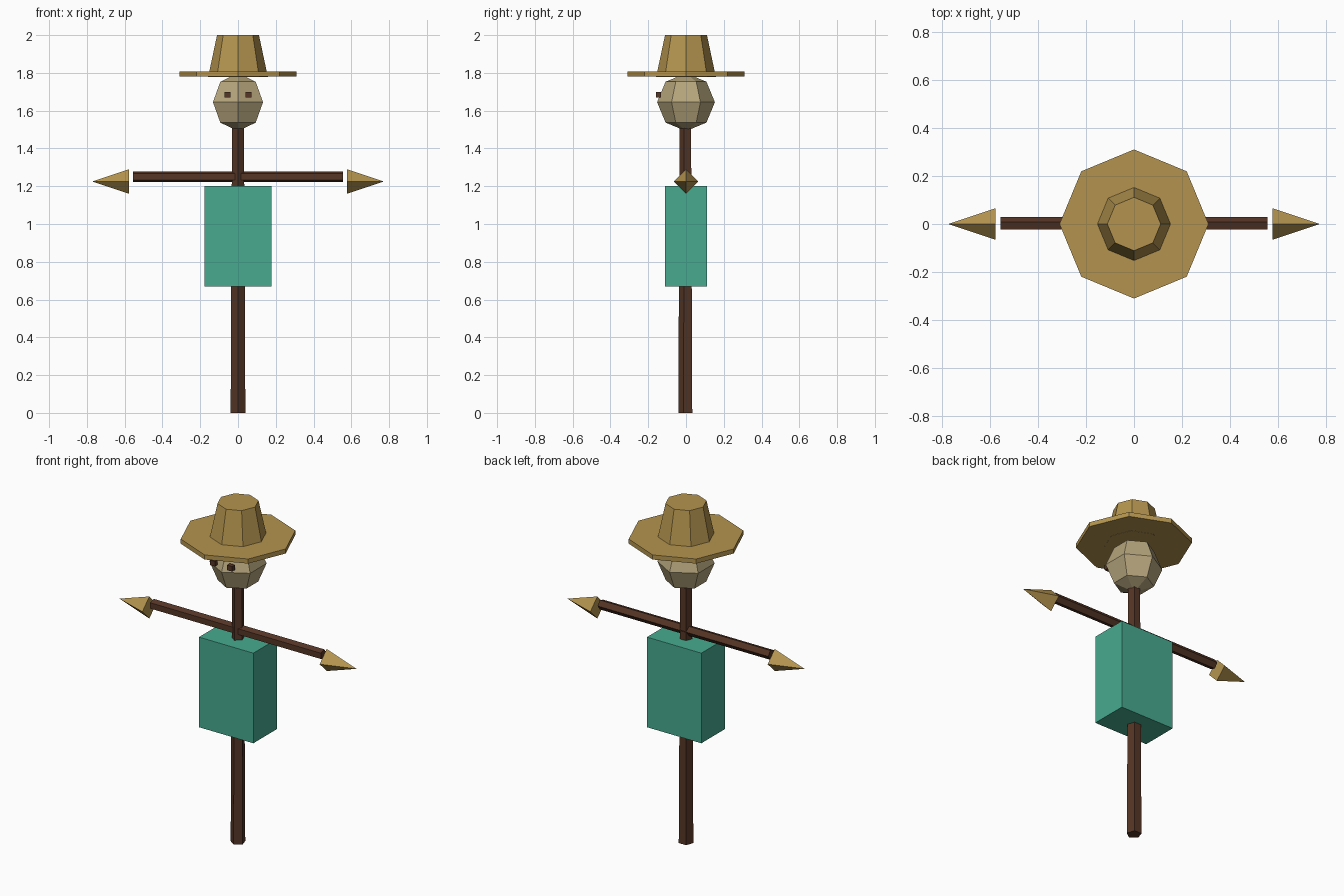
import bpy, math
from mathutils import Matrix, Vector

if "Cube" in bpy.data.objects:
    bpy.data.objects.remove(bpy.data.objects["Cube"], do_unlink=True)


def material(name, rgb):
    """Flat material from an sRGB colour, stored as linear values."""
    linear = [((c / 255 + 0.055) / 1.055) ** 2.4 for c in rgb] + [1.0]
    mat = bpy.data.materials.new(name)
    mat.use_nodes = True
    mat.diffuse_color = linear
    bsdf = next(n for n in mat.node_tree.nodes if n.type == "BSDF_PRINCIPLED")
    bsdf.inputs["Base Color"].default_value = linear
    return mat


wood = material("dark wood", (86, 54, 38))
straw = material("straw", (180, 148, 79))
burlap = material("burlap", (182, 166, 125))
cloth = material("teal cloth", (71, 170, 143))


def finish(name, mat, transform):
    obj = bpy.context.object
    obj.name = name
    obj.data.name = name
    obj.data.materials.append(mat)
    obj.data.transform(transform)
    return obj


def box(name, center, size, mat):
    bpy.ops.mesh.primitive_cube_add(size=1)
    return finish(name, mat, Matrix.Translation(center) @ Matrix.Diagonal((*size, 1)))


def taper(name, sides, start, end, r1, r2, mat, spin=0.0):
    """Faceted cylinder or cone running from start to end."""
    start, end = Vector(start), Vector(end)
    axis = end - start
    bpy.ops.mesh.primitive_cone_add(vertices=sides, radius1=r1, radius2=r2, depth=axis.length)
    # The first corner points along +y before the spin about the axis
    turn = Matrix.Rotation(math.atan2(axis.x, axis.z), 4, "Y")
    place = Matrix.Translation((start + end) / 2) @ turn @ Matrix.Rotation(spin, 4, "Z")
    return finish(name, mat, place)


# Wooden frame
taper("upright_pole", 5, (0, 0, 0), (0, 0, 1.56), 0.041, 0.033, wood, math.pi)
taper("cross_arm", 5, (-0.555, 0, 1.251), (0.555, 0, 1.251), 0.029, 0.029, wood)

# Body
box("torso", (0, 0, 0.935), (0.354, 0.22, 0.53), cloth)

# Straw hands and eyes on both sides
for side, s in (("left", 1), ("right", -1)):
    taper(side + "_straw_hand", 4, (s * 0.577, 0, 1.225), (s * 0.772, 0, 1.225), 0.065, 0, straw)
    box(side + "_eye", (s * 0.056, -0.145, 1.685), (0.033, 0.026, 0.03), wood)

# Faceted head
bpy.ops.mesh.primitive_uv_sphere_add(segments=6, ring_count=4, radius=0.153)
head = finish("head", burlap, Matrix.Identity(4))
if max(v.co.x for v in head.data.vertices) > 0.15:
    head.data.transform(Matrix.Rotation(math.pi / 2, 4, "Z"))
head.data.transform(Matrix.Translation((0, 0, 1.645)))

# Hat
taper("hat_brim", 8, (0, 0, 1.78), (0, 0, 1.807), 0.31, 0.31, straw)
taper("hat_crown", 8, (0, 0, 1.779), (0, 0, 2.0), 0.158, 0.111, straw)
